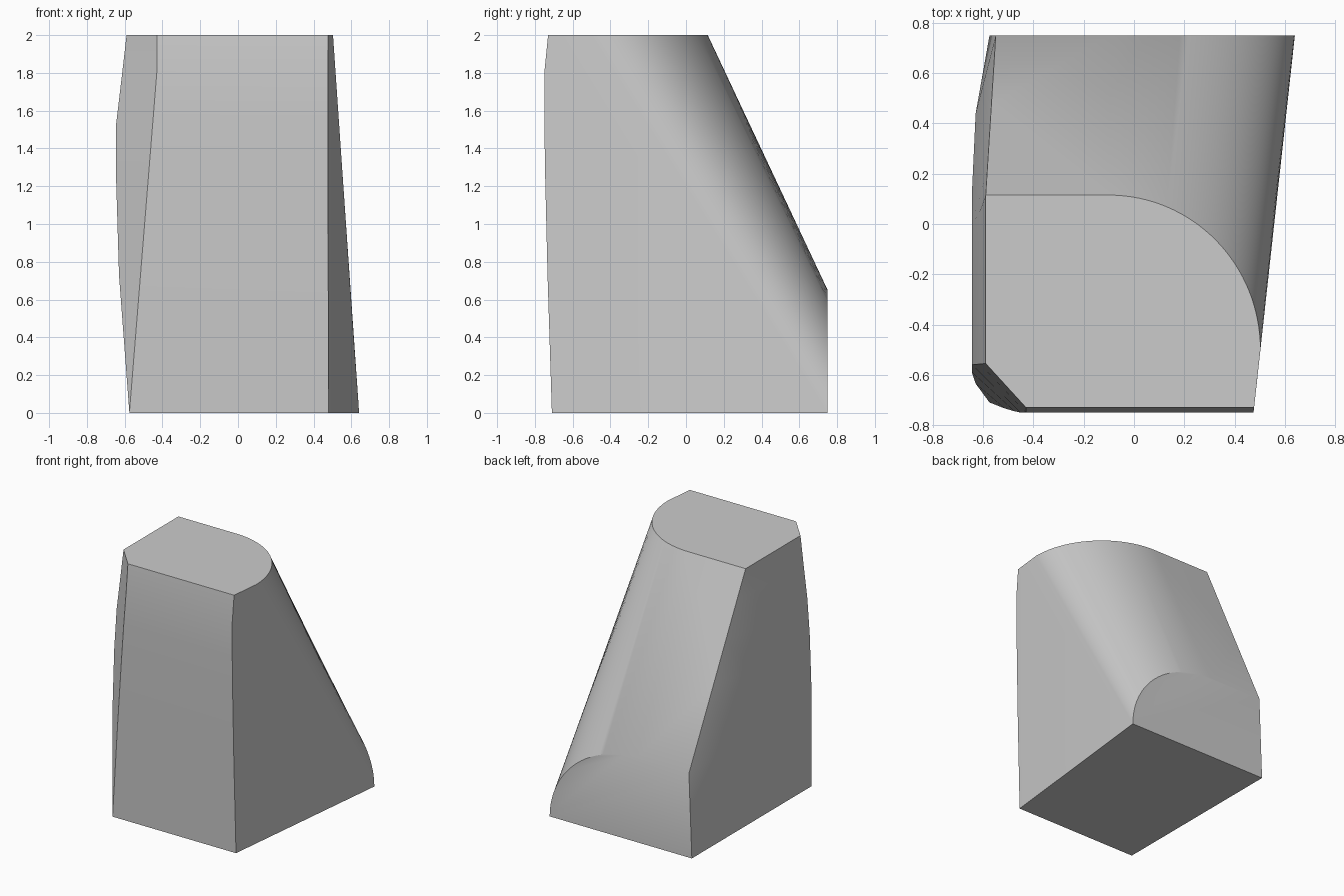
import bpy, bmesh, math
from mathutils import Vector

cube = bpy.data.objects.get("Cube")
if cube:
    bpy.data.objects.remove(cube, do_unlink=True)

# One light grey for the whole body
grey = bpy.data.materials.new("light_grey")
grey.use_nodes = True
colour = (0.6, 0.6, 0.6, 1)
grey.diffuse_color = colour
grey.node_tree.nodes["Principled BSDF"].inputs["Base Color"].default_value = colour

bm = bmesh.new()
verts = {}


def face(points):
    """Add a face, sharing vertices and skipping repeated points."""
    loop = []
    for p in points:
        key = tuple(round(c, 4) for c in p)
        if key not in verts:
            verts[key] = bm.verts.new(key)
        if verts[key] not in loop:
            loop.append(verts[key])
    if len(loop) > 2:
        bm.faces.new(loop)


def loft(a, b):
    """Bridge two matching chains of points."""
    for i in range(len(a) - 1):
        face([a[i], b[i], b[i + 1], a[i + 1]])


def side_x(y):
    return 0.48 + 0.16 * (y + 0.71) / 1.46


def slope_y(z):
    return 0.75 - 0.635 * (z - 0.65) / 1.35


# Profiles by height: front bulge, wall bulge, corner facet and wall shoulder
levels = [0, 0.73, 1.23, 1.53, 1.8, 2]
front_y = [-0.71, -0.733, -0.745, -0.75, -0.75, -0.73]
wall_x = [-0.575, -0.63, -0.645, -0.645, -0.613, -0.59]
facet_y = [-0.71, -0.635, -0.59, -0.56, -0.557, -0.555]
shoulder_y = [0.75, 0.44, 0.12, 0.0, 0.05, 0.115]

front_outer = [(side_x(y), y, z) for y, z in zip(front_y, levels)]
front_inner = [(-0.575 + 0.145 * min(z / 1.8, 1), y, z) for y, z in zip(front_y, levels)]
facet_edge = list(zip(wall_x, facet_y, levels))
shoulder = list(zip(wall_x, shoulder_y, levels))
rear_edge = [shoulder[0], (-0.55, 0.75, 0.65)]
rear_edge += [(-0.55 - 0.04 * (z - 0.65) / 1.35, slope_y(z), z) for z in levels[2:]]

# Matching quarter curves on the top and on the back face
steps = 32
angles = [math.pi / 2 * (1 - i / steps) for i in range(steps + 1)]
top_arc = [(-0.1 + 0.603 * math.cos(a), -0.5 + 0.615 * math.sin(a), 2) for a in angles]
back_arc = [(-0.1 + 0.74 * math.cos(a), 0.75, 0.65 * math.sin(a)) for a in angles]

# Front, corner facet, bulged wall and its rolled rear rim
loft(front_outer, front_inner)
loft(front_inner, facet_edge)
loft(facet_edge, shoulder)
loft(shoulder, rear_edge)

# Sloped back and its rounded shoulder
face(rear_edge[1:] + [top_arc[0], back_arc[0]])
loft(top_arc, back_arc)

# Upright back, flat side, top and base
face([rear_edge[0], rear_edge[1]] + back_arc)
face(front_outer + [top_arc[-1], back_arc[-1]])
face([rear_edge[-1]] + top_arc + [front_outer[-1], front_inner[-1], facet_edge[-1]])
face([front_inner[0], front_outer[0], back_arc[-1], rear_edge[0]])

bmesh.ops.recalc_face_normals(bm, faces=bm.faces)
mesh = bpy.data.meshes.new("sloped_block")
bm.to_mesh(mesh)
bm.free()
mesh.materials.append(grey)
body = bpy.data.objects.new("sloped_block", mesh)
bpy.context.collection.objects.link(body)

for ob in bpy.context.selected_objects:
    ob.select_set(False)
body.select_set(True)
bpy.context.view_layer.objects.active = body
bpy.ops.object.shade_smooth_by_angle(angle=math.radians(30))
